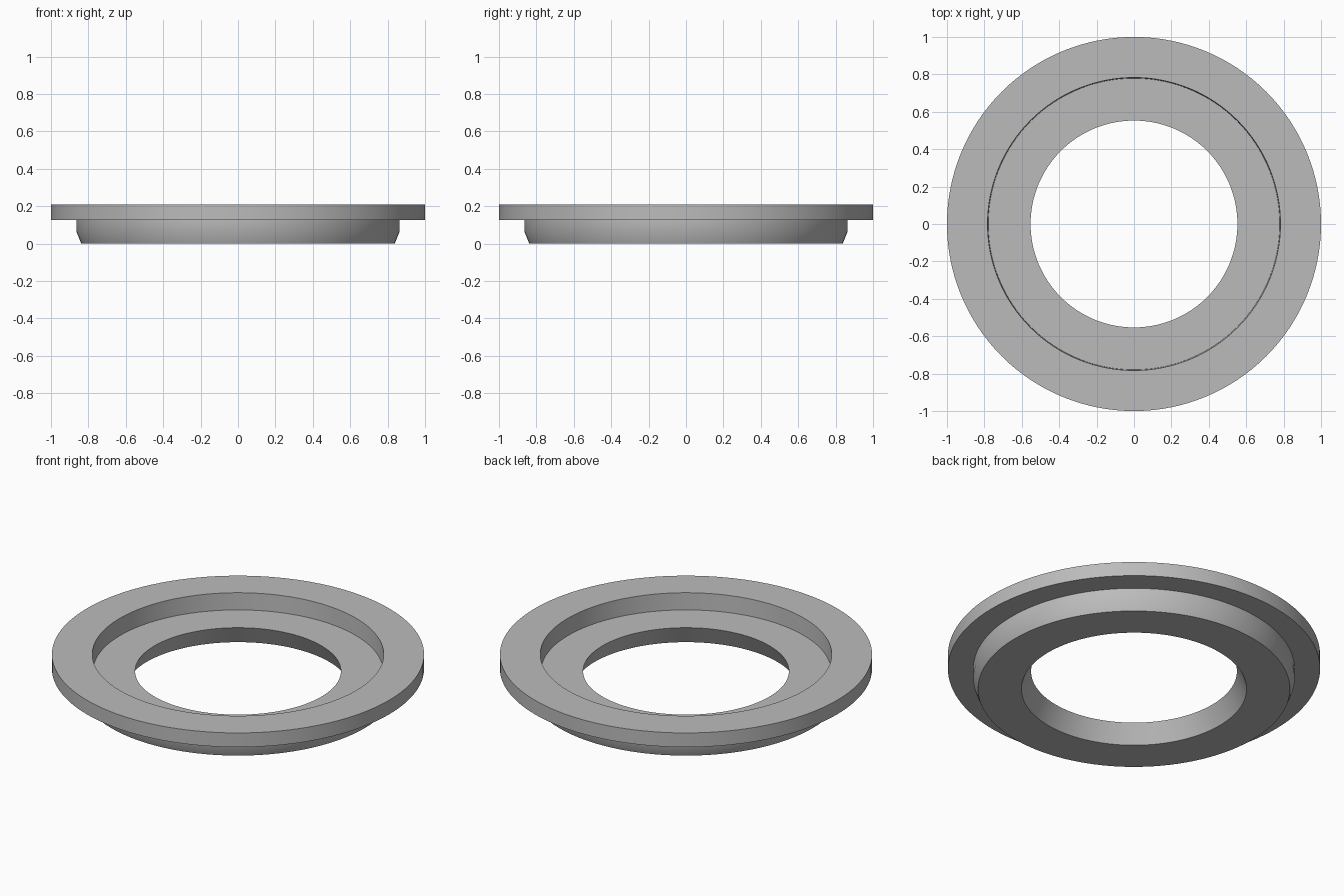
import bpy
import bmesh
import math
from mathutils import Matrix, Vector

cube = bpy.data.objects.get("Cube")
if cube:
    bpy.data.objects.remove(cube, do_unlink=True)

SEGMENTS = 128


def make_material(name, colour):
    mat = bpy.data.materials.new(name)
    mat.use_nodes = True
    mat.diffuse_color = colour
    mat.node_tree.nodes["Principled BSDF"].inputs["Base Color"].default_value = colour
    return mat


def lathe(name, profile, mat):
    """Revolve a closed (radius, height) profile around z."""
    bm = bmesh.new()
    verts = [bm.verts.new((r, 0, z)) for r, z in profile]
    edges = [bm.edges.new((a, b)) for a, b in zip(verts, verts[1:] + verts[:1])]
    bmesh.ops.spin(bm, geom=verts + edges, cent=(0, 0, 0), axis=(0, 0, 1),
                   angle=math.tau, steps=SEGMENTS, use_duplicate=False)
    bmesh.ops.remove_doubles(bm, verts=bm.verts, dist=0.0001)
    bmesh.ops.recalc_face_normals(bm, faces=bm.faces)
    mesh = bpy.data.meshes.new(name)
    bm.to_mesh(mesh)
    bm.free()
    mesh.materials.append(mat)
    obj = bpy.data.objects.new(name, mesh)
    bpy.context.collection.objects.link(obj)
    bpy.ops.object.select_all(action="DESELECT")
    obj.select_set(True)
    bpy.context.view_layer.objects.active = obj
    bpy.ops.object.shade_smooth_by_angle(angle=math.radians(30))
    return obj


grey = make_material("plain grey", (0.5, 0.5, 0.5, 1))

# Flanged ring: flared bore, tapered foot, neck, wide flange, stepped recess
lathe("flanged_ring", [
    (0.605, 0.0),
    (0.838, 0.0),
    (0.863, 0.063),
    (0.863, 0.126),
    (1.0, 0.126),
    (1.0, 0.21),
    (0.783, 0.21),
    (0.779, 0.11),
    (0.553, 0.11),
], grey)
